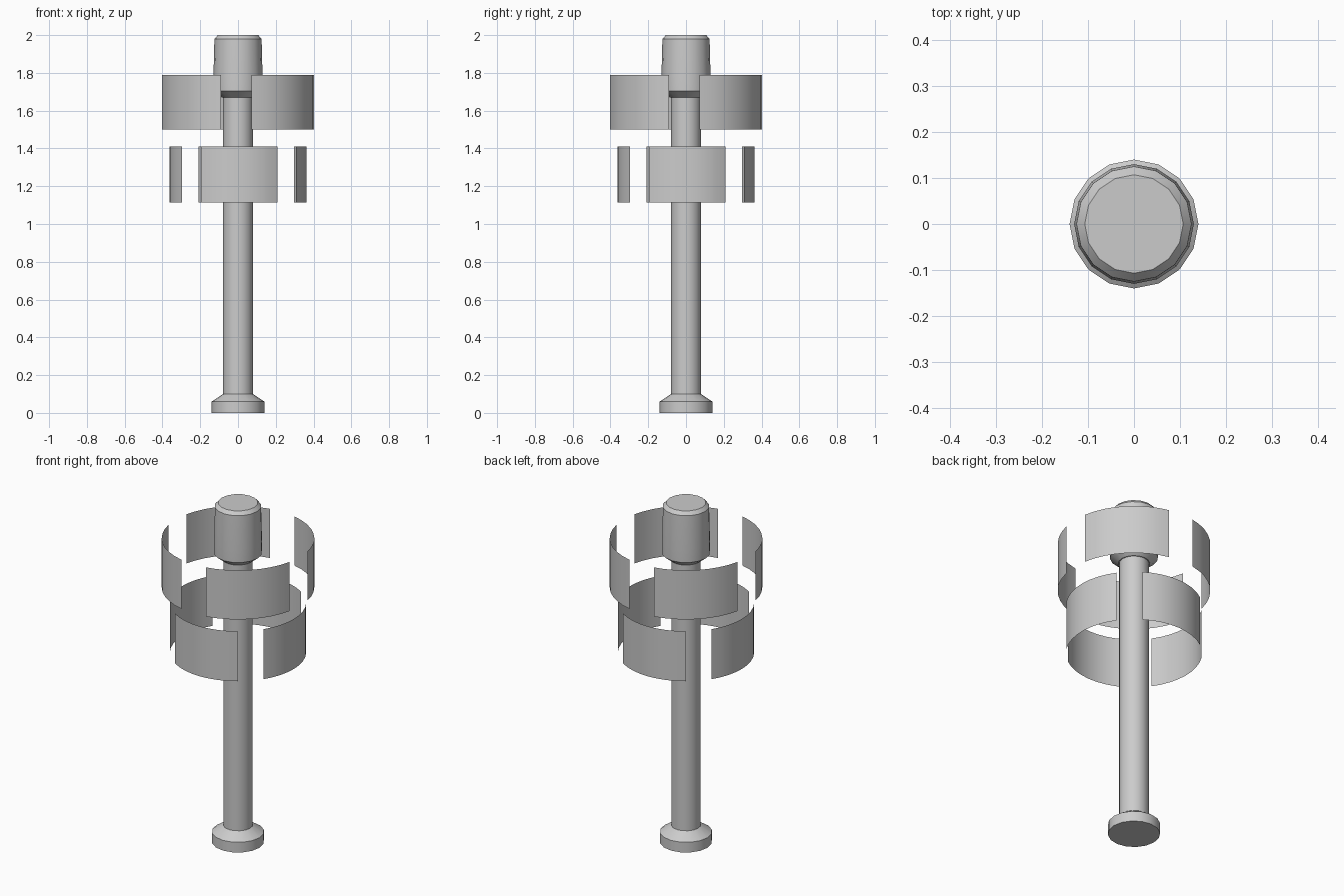
import bpy, bmesh, math

if "Cube" in bpy.data.objects:
    bpy.data.objects.remove(bpy.data.objects["Cube"])


def make_object(name, bm):
    mesh = bpy.data.meshes.new(name)
    bm.to_mesh(mesh)
    bm.free()
    ob = bpy.data.objects.new(name, mesh)
    bpy.context.collection.objects.link(ob)
    bpy.ops.object.select_all(action='DESELECT')
    ob.select_set(True)
    bpy.context.view_layer.objects.active = ob
    bpy.ops.object.shade_smooth_by_angle(angle=math.radians(30))
    return ob


def lathe(name, profile, sides=16):
    """Closed turned solid from (radius, height) points, bottom to top."""
    bm = bmesh.new()
    rings = []
    for r, z in profile:
        rings.append([bm.verts.new((r * math.cos(math.tau * i / sides),
                                    r * math.sin(math.tau * i / sides), z))
                      for i in range(sides)])
    for a, b in zip(rings, rings[1:]):
        for i in range(sides):
            j = (i + 1) % sides
            bm.faces.new((a[i], a[j], b[j], b[i]))
    bm.faces.new(rings[0][::-1])
    bm.faces.new(rings[-1])
    return make_object(name, bm)


def curved_panels(name, radius, z0, z1, start, span, segments=8):
    """Four thin curved sheets; angles in degrees from the front towards +x."""
    for k in range(4):
        bm = bmesh.new()
        columns = []
        for i in range(segments + 1):
            a = math.radians(start + 90 * k + span * i / segments - 90)
            x, y = radius * math.cos(a), radius * math.sin(a)
            columns.append((bm.verts.new((x, y, z0)), bm.verts.new((x, y, z1))))
        for (a0, a1), (b0, b1) in zip(columns, columns[1:]):
            bm.faces.new((a0, b0, b1, a1))
        make_object(f"{name}_{k + 1}", bm)


# Pole with a flared foot
lathe("pole", [(0.14, 0), (0.14, 0.06), (0.08, 0.10), (0.08, 1.69)])

# Bevelled cap on top of the pole
lathe("pole_head", [(0.085, 1.67), (0.129, 1.705), (0.13, 1.78),
                    (0.125, 1.98), (0.107, 2.0)])

# Two staggered rings of floating panels
curved_panels("upper_panel", 0.408, 1.50, 1.79, 10.2, 67.2)
curved_panels("lower_panel", 0.364, 1.115, 1.41, -32.8, 68)
